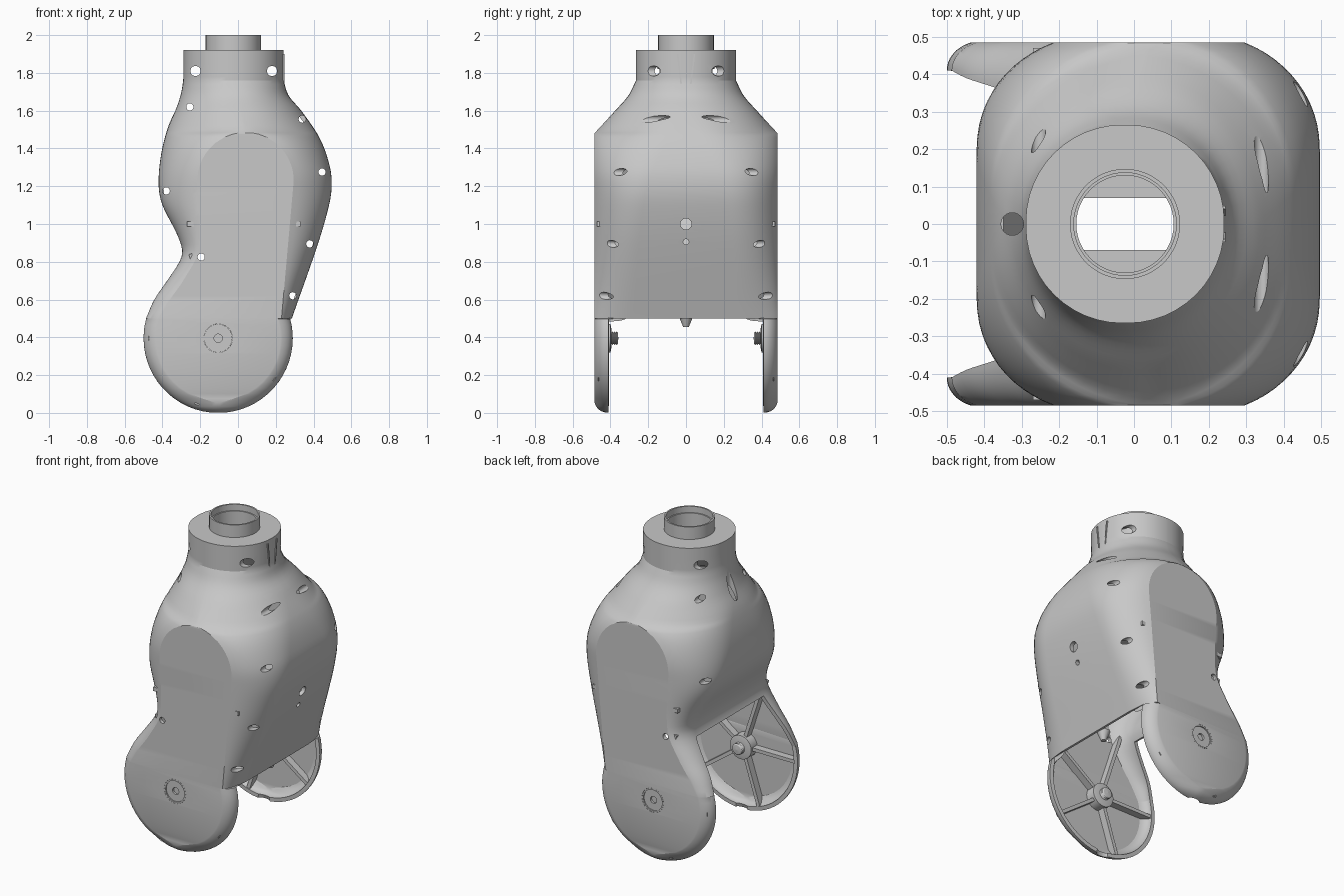
import bpy, bmesh, math
from mathutils import Vector, Matrix

if "Cube" in bpy.data.objects:
    bpy.data.objects.remove(bpy.data.objects["Cube"])

GREY = (0.58, 0.58, 0.58, 1)
grey = bpy.data.materials.new("plain grey")
grey.use_nodes = True
grey.diffuse_color = GREY
grey.node_tree.nodes["Principled BSDF"].inputs["Base Color"].default_value = GREY

PIVOT = Vector((-0.105, 0, 0.395))   # wheel axle
DISC_R, FLAT_R, INNER_Y, OUTER_Y = 0.395, 0.33, 0.41, 0.485
NECK_X = -0.024


def make_object(name, bm):
    mesh = bpy.data.meshes.new(name)
    bm.to_mesh(mesh)
    bm.free()
    mesh.materials.append(grey)
    obj = bpy.data.objects.new(name, mesh)
    bpy.context.collection.objects.link(obj)
    return obj


def select_only(obj):
    bpy.ops.object.select_all(action='DESELECT')
    obj.select_set(True)
    bpy.context.view_layer.objects.active = obj


def smooth(obj, angle=22):
    select_only(obj)
    bpy.ops.object.shade_smooth_by_angle(angle=math.radians(angle))


def curve(points, z):
    """Smooth interpolation through (z, value) points."""
    if z <= points[0][0]:
        return points[0][1]
    if z >= points[-1][0]:
        return points[-1][1]

    def slope(k):
        a, b = points[max(k - 1, 0)], points[min(k + 1, len(points) - 1)]
        return (b[1] - a[1]) / (b[0] - a[0])
    i = max(k for k in range(len(points) - 1) if points[k][0] <= z)
    (z0, v0), (z1, v1) = points[i], points[i + 1]
    h = z1 - z0
    t = (z - z0) / h
    return ((1 + 2 * t) * (1 - t) ** 2 * v0 + t * (1 - t) ** 2 * h * slope(i)
            + t * t * (3 - 2 * t) * v1 + t * t * (t - 1) * h * slope(i + 1))


def cylinder(bm, radius, start, end, sides=24):
    start, end = Vector(start), Vector(end)
    axis = end - start
    turn = axis.to_track_quat('Z', 'Y').to_matrix().to_4x4()
    bmesh.ops.create_cone(bm, cap_ends=True, segments=sides, radius1=radius, radius2=radius,
                          depth=axis.length, matrix=Matrix.Translation((start + end) / 2) @ turn)


def box(bm, centre, size, turn=Matrix()):
    bmesh.ops.create_cube(bm, size=1, matrix=Matrix.Translation(centre) @ turn @ Matrix.Diagonal((*size, 1)))


def lathe(bm, profile, matrix, sides=48):
    """Spin a closed (radius, height) profile about local z."""
    rings = [[bm.verts.new(matrix @ Vector((r * math.cos(a), r * math.sin(a), h)))
              for r, h in profile] for a in (math.tau * k / sides for k in range(sides))]
    n = len(profile)
    for k in range(sides):
        p, q = rings[k], rings[(k + 1) % sides]
        for j in range(n):
            bm.faces.new((p[j], q[j], q[(j + 1) % n], p[(j + 1) % n]))
    bmesh.ops.recalc_face_normals(bm, faces=bm.faces)


# Outlines of the housing above the wheel discs
LEFT = [(.5, -.487), (.6, -.443), (.7, -.375), (.8, -.31), (.86, -.295), (.95, -.325), (1.1, -.4),
        (1.2, -.42), (1.35, -.41), (1.5, -.375), (1.62, -.325), (1.7, -.3), (1.77, -.289)]
RIGHT = [(.5, .285), (.9, .425), (1.1, .482), (1.2, .496), (1.3, .487), (1.45, .435),
         (1.6, .335), (1.68, .268), (1.76, .241)]
DEPTH = [(1.48, OUTER_Y), (1.6, .375), (1.68, .305), (1.76, .265)]
FLAT_LEFT = [(.5, -.418), (.6, -.36), (.7, -.29), (.86, -.21), (1.23, -.215)]
FLAT_RIGHT = [(.5, .23), (1.23, .295)]
ROUND_LEFT = [(.5, .155), (.8, .3), (1.2, .58), (1.6, .97)]
ROUND_RIGHT = [(.5, .42), (1.2, .58), (1.6, .97)]
SWEEP = [(.5, 70), (1.3, 70), (1.6, 90)]
STEPS = 12


def section(z):
    """One horizontal ring, counter-clockwise from the +x side."""
    if z < 0.499:
        dz = z - PIVOT.z
        edge = math.sqrt(DISC_R ** 2 - dz ** 2)
        flat = math.sqrt(max(FLAT_R ** 2 - dz ** 2, 0.0001))
        xl, xr, fl, fr = (PIVOT.x + s for s in (-edge, edge, -flat, flat))
        lip = DISC_R - FLAT_R
        yh = INNER_Y + 0.075 * math.sqrt(1 - (max(lip - z, 0) / lip) ** 2)
        ryl = ryr = yh - INNER_Y
    else:
        xl, xr = curve(LEFT, z), curve(RIGHT, z)
        yh = curve(DEPTH, z)
        ryl, ryr = yh * curve(ROUND_LEFT, z), yh * curve(ROUND_RIGHT, z)
        fl, fr = curve(FLAT_LEFT, z), curve(FLAT_RIGHT, z)
        if z > 1.23:
            half = math.sqrt(max(.255 ** 2 - (z - 1.23) ** 2, 0.00004))
            mid = curve([(1.48, .04), (1.76, NECK_X)], z)
            fl, fr = mid - half, mid + half
    top = math.radians(curve(SWEEP, z))

    def arc(edge, flat, ry):
        for k in range(STEPS + 1):
            a = top * k / STEPS
            yield (flat + (edge - flat) * (math.cos(a) - math.cos(top)) / (1 - math.cos(top)),
                   yh - ry + ry * math.sin(a) / math.sin(top))
    back = list(arc(xr, fr, ryr)) + list(arc(xl, fl, ryl))[::-1]
    return back + [(x, -y) for x, y in reversed(back)]


# Housing shell: lofted skin, open between the wheel discs
levels = [DISC_R * (1 - math.cos(math.radians(a))) for a in range(6, 91, 6)] + [.43, .465, .498]
levels += [.5 + .03 * k for k in range(33)] + [1.475, 1.483]
levels += [1.5 + .02 * k for k in range(15)] + [1.85, 1.92]
bm = bmesh.new()
rings = [[bm.verts.new((x, y, z)) for x, y in section(z)] for z in levels]
count = len(rings[0])
for z, low, high in zip(levels, rings, rings[1:]):
    for i in range(count):
        j = (i + 1) % count
        opening = (i == count - 1 and z < 0.499) or (i == count // 2 - 1 and z < 0.79)
        if not opening:
            bm.faces.new((low[i], low[j], high[j], high[i]))
shell = make_object("housing_shell", bm)
solid = shell.modifiers.new("wall", 'SOLIDIFY')
solid.thickness, solid.offset = 0.025, -1
select_only(shell)
bpy.ops.object.convert(target='MESH')

# Screw holes, sensor holes and axle holes
bm = bmesh.new()
for x, z, r in [(-.225, 1.81, .027), (.18, 1.81, .027), (-.255, 1.62, .019), (.34, 1.555, .019),
                (.445, 1.275, .019), (.38, .895, .019), (.29, .62, .019), (-.38, 1.175, .019),
                (-.195, .825, .019), (PIVOT.x, PIVOT.z, .076)]:
    for side in (-1, 1):
        cylinder(bm, r, (x, side * .06, z), (x, side * .62, z))
cylinder(bm, .03, (.3, 0, 1), (.6, 0, 1))
cylinder(bm, .015, (.3, 0, .905), (.6, 0, .905))
cylinder(bm, .03, (-.325, 0, 1.5), (-.325, 0, 1.75))
cutter = make_object("hole_cutter", bm)
cutter.hide_render = True


def area(mesh):
    return sum(face.area for face in mesh.polygons)


# Drill with the first solver that leaves the wall whole
cut = shell.modifiers.new("holes", 'BOOLEAN')
cut.operation, cut.object = 'DIFFERENCE', cutter
whole, faces = area(shell.data), len(shell.data.polygons)
for solver in ('MANIFOLD', 'FLOAT', 'EXACT'):
    cut.solver = solver
    drilled = shell.evaluated_get(bpy.context.evaluated_depsgraph_get()).data
    if len(drilled.polygons) != faces and 0.95 < area(drilled) / whole < 1.02:
        select_only(shell)
        bpy.ops.object.convert(target='MESH')
        break
else:
    shell.modifiers.remove(cut)
bpy.data.objects.remove(cutter)
smooth(shell)

# Neck plate with raised collar
bm = bmesh.new()
lathe(bm, [(.13, 1.82), (.13, 1.96), (.137, 1.96), (.137, 2), (.147, 2), (.147, 1.92),
           (.255, 1.92), (.255, 1.89), (.15, 1.89), (.15, 1.82)], Matrix.Translation((NECK_X, 0, 0)))
smooth(make_object("neck_collar", bm))

# Clip ridges on the neck
bm = bmesh.new()
for side in (-1, 1):
    box(bm, (.239, side * .035, 1.82), (.012, .008, .16), Matrix.Rotation(-side * .12, 4, 'X'))
make_object("neck_clip", bm)

# Axle hubs, studs, ribs and inner shelves on both sides
for side, label in ((-1, "front"), (1, "back")):
    facing = Matrix.Translation(PIVOT) @ Matrix.Rotation(-side * math.pi / 2, 4, 'X')
    bm = bmesh.new()
    lathe(bm, [(.022, .44), (.022, .478), (.066, .478), (.066, .485), (.075, .485),
               (.075, .4), (.05, .395), (.022, .395)], facing, 32)
    smooth(make_object(label + "_hub", bm))
    bm = bmesh.new()
    profile = [(.001, .465), (.03, .465)]
    for k in range(4):
        profile += [(.036, .4 - k * .011), (.029, .394 - k * .011)]
    lathe(bm, profile + [(.001, .358)], facing, 20)
    smooth(make_object(label + "_stud", bm))
    bm = bmesh.new()
    for k, length in enumerate((.36, .47, .37, .37, .37)):
        angle = math.radians(36 + 72 * k)
        way = Vector((math.cos(angle), 0, math.sin(angle)))
        box(bm, PIVOT + way * length / 2 + Vector((0, side * .44, 0)), (length, .05, .022),
            Matrix.Rotation(-angle, 4, 'Y'))
    make_object(label + "_ribs", bm)
    bm = bmesh.new()
    box(bm, (.03, side * .27, 1), (.6, .4, .025))
    make_object(label + "_inner_shelf", bm)

# Small peg below the lower edge of the wall
bm = bmesh.new()
bmesh.ops.create_cone(bm, cap_ends=True, segments=16, radius1=.015, radius2=.04, depth=.06,
                      matrix=Matrix.Translation((.23, 0, .485)))
smooth(make_object("lower_peg", bm))
